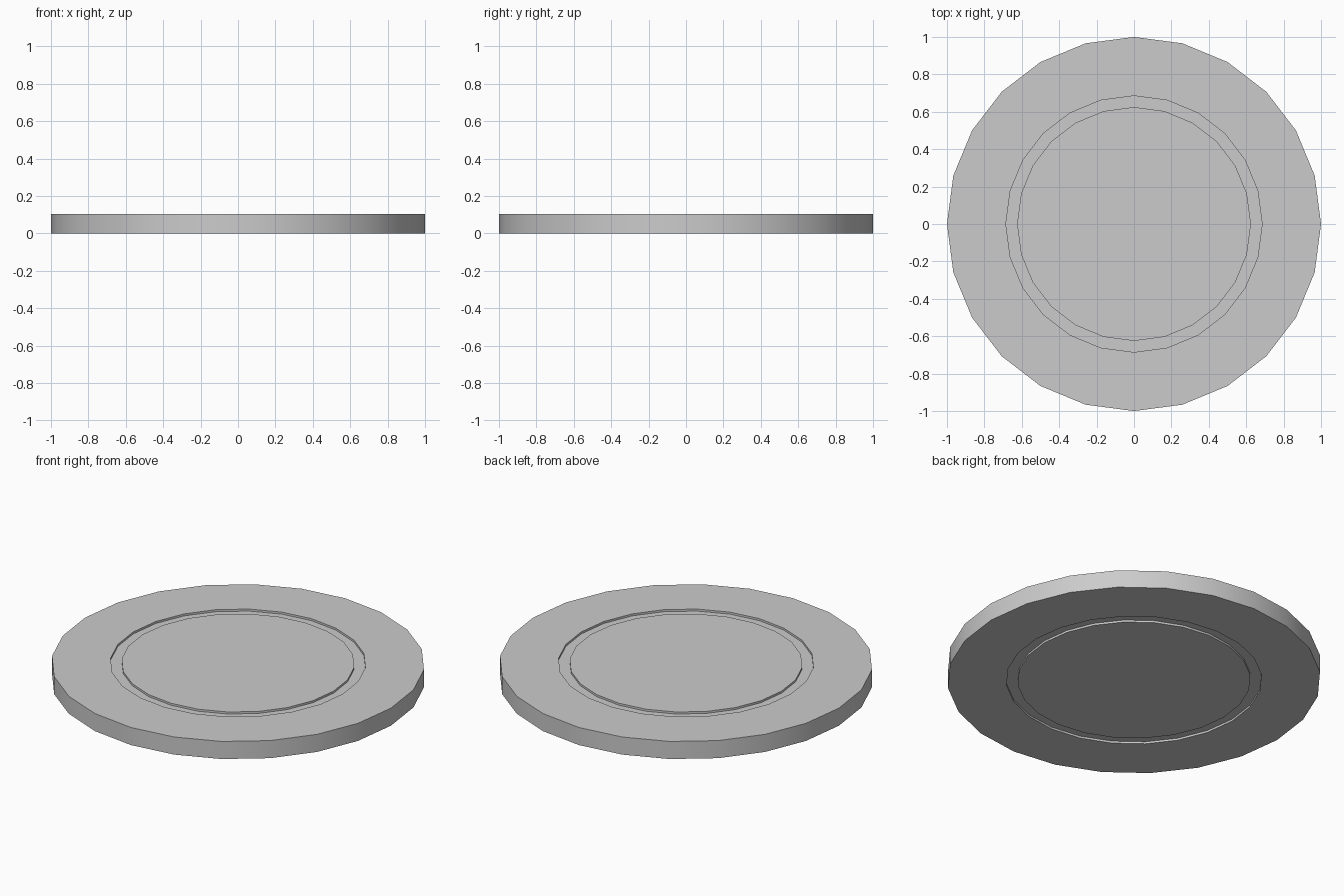
import bpy, bmesh, math

if "Cube" in bpy.data.objects:
    bpy.data.objects.remove(bpy.data.objects["Cube"])

SIDES = 24
HEIGHT = 0.104
GROOVE_DEPTH = 0.012
GROOVE_IN, GROOVE_OUT = 0.625, 0.685

# Half profile (radius, height) from the bottom centre panel to the top centre panel
bottom = [(GROOVE_IN, 0), (GROOVE_IN, GROOVE_DEPTH),
          (GROOVE_OUT, GROOVE_DEPTH), (GROOVE_OUT, 0), (1, 0)]
top = [(r, HEIGHT - z) for r, z in reversed(bottom)]
profile = bottom + top

# Lathe the profile into rings and cap both centre panels
bm = bmesh.new()
rings = []
for r, z in profile:
    rings.append([bm.verts.new((r * math.cos(i * math.tau / SIDES),
                                r * math.sin(i * math.tau / SIDES), z))
                  for i in range(SIDES)])
for a, b in zip(rings, rings[1:]):
    for i in range(SIDES):
        j = (i + 1) % SIDES
        bm.faces.new((a[i], a[j], b[j], b[i]))
bm.faces.new(rings[0][::-1])
bm.faces.new(rings[-1])
bmesh.ops.recalc_face_normals(bm, faces=bm.faces)

mesh = bpy.data.meshes.new("grooved_disc")
bm.to_mesh(mesh)
bm.free()
disc = bpy.data.objects.new("grooved_disc", mesh)
bpy.context.collection.objects.link(disc)

# Smooth rim and groove walls, sharp edges kept
bpy.context.view_layer.objects.active = disc
disc.select_set(True)
bpy.ops.object.shade_smooth_by_angle(angle=math.radians(30))
